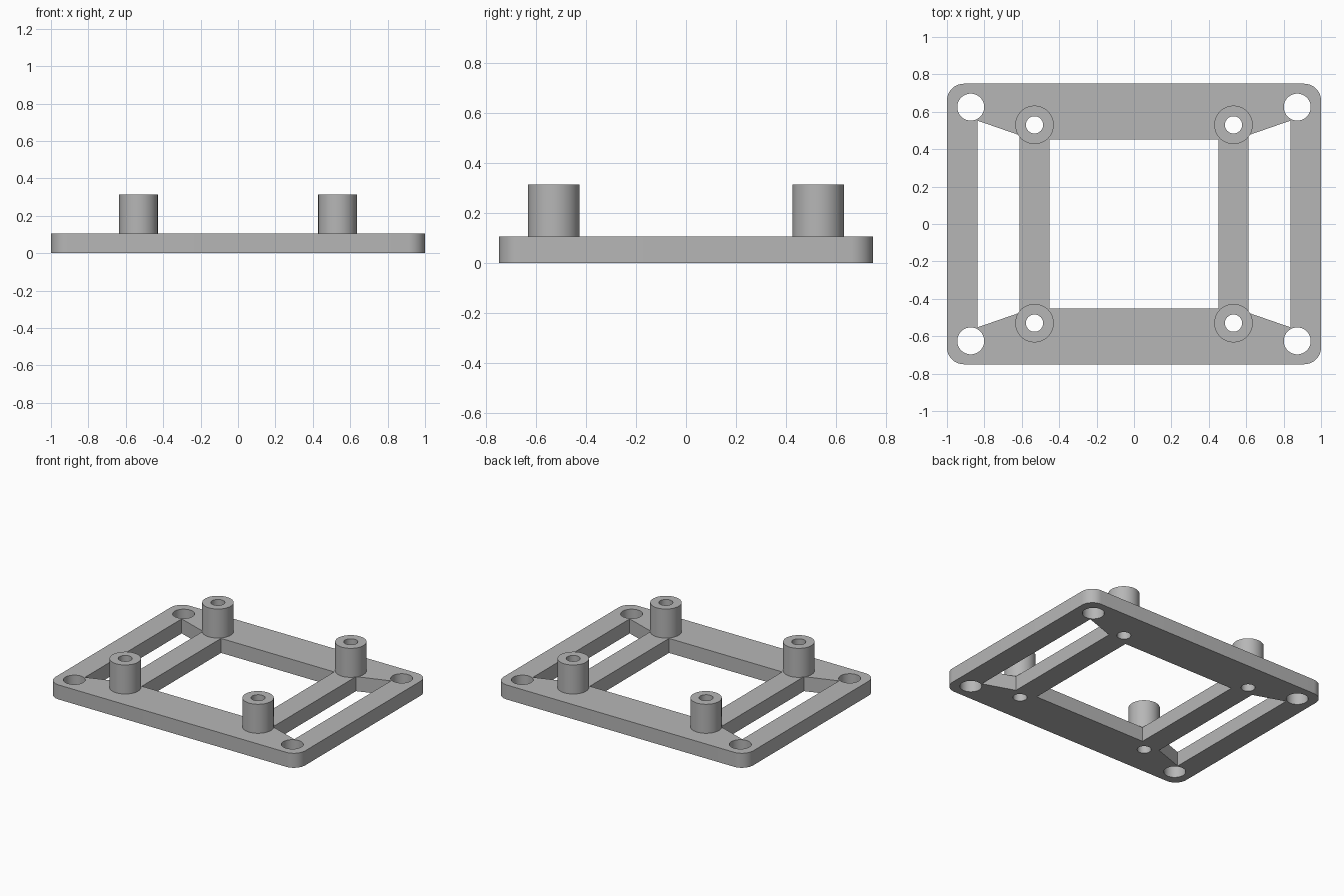
import bpy, bmesh
from math import sin, cos, pi, radians

cube = bpy.data.objects.get("Cube")
if cube:
    bpy.data.objects.remove(cube)

PLATE_TOP, POST_TOP = 0.105, 0.315
POST, CORNER_HOLE = (0.532, 0.53), (0.873, 0.625)
BORE = 0.046

grey = bpy.data.materials.new("grey plastic")
grey.use_nodes = True
colour = (0.47, 0.47, 0.47, 1)
grey.diffuse_color = colour
grey.node_tree.nodes["Principled BSDF"].inputs["Base Color"].default_value = colour


def arc(cx, cy, r, start=0.0, sweep=2 * pi, n=48):
    full = sweep >= 2 * pi
    steps = n if full else n + 1
    return [(cx + r * cos(start + sweep * i / n), cy + r * sin(start + sweep * i / n))
            for i in range(steps)]


def rounded_rect(hx, hy, r):
    pts = []
    for k, (sx, sy) in enumerate([(1, 1), (-1, 1), (-1, -1), (1, -1)]):
        pts += arc(sx * (hx - r), sy * (hy - r), r, k * pi / 2, pi / 2, 10)
    return pts


def slab(name, loops, z0, z1):
    """Extrude an outline with holes from z0 to z1."""
    curve = bpy.data.curves.new(name, "CURVE")
    curve.dimensions = "2D"
    curve.fill_mode = "BOTH"
    curve.extrude = (z1 - z0) / 2
    for loop in loops:
        spline = curve.splines.new("POLY")
        spline.points.add(len(loop) - 1)
        for p, (x, y) in zip(spline.points, loop):
            p.co = (x, y, 0, 1)
        spline.use_cyclic_u = True
    temp = bpy.data.objects.new(name + " outline", curve)
    bpy.context.scene.collection.objects.link(temp)
    bpy.context.view_layer.update()
    graph = bpy.context.evaluated_depsgraph_get()
    mesh = bpy.data.meshes.new_from_object(temp.evaluated_get(graph))
    bpy.data.objects.remove(temp)

    # Weld caps to walls and set the height
    bm = bmesh.new()
    bm.from_mesh(mesh)
    bmesh.ops.remove_doubles(bm, verts=bm.verts, dist=0.0001)
    bmesh.ops.translate(bm, verts=bm.verts, vec=(0, 0, (z0 + z1) / 2))
    bmesh.ops.recalc_face_normals(bm, faces=bm.faces)
    for f in bm.faces:
        f.smooth = True
        f.material_index = 0
    bm.to_mesh(mesh)
    bm.free()
    mesh.set_sharp_from_angle(angle=radians(30))
    mesh.materials.clear()
    mesh.materials.append(grey)
    obj = bpy.data.objects.new(name, mesh)
    bpy.context.scene.collection.objects.link(obj)
    return obj


signs = [(sx, sy) for sx in (-1, 1) for sy in (-1, 1)]

# Base frame: rounded plate, central window, tapered side slots, screw holes
loops = [rounded_rect(1.0, 0.75, 0.09),
         [(-0.453, -0.453), (0.453, -0.453), (0.453, 0.453), (-0.453, 0.453)]]
for s in (-1, 1):
    loops.append([(s * 0.613, -0.475), (s * 0.838, -0.553),
                  (s * 0.838, 0.553), (s * 0.613, 0.475)])
for sx, sy in signs:
    loops.append(arc(sx * CORNER_HOLE[0], sy * CORNER_HOLE[1], 0.072))
    loops.append(arc(sx * POST[0], sy * POST[1], BORE))
slab("base_frame", loops, 0, PLATE_TOP)

# Hollow standoff posts
for sx, sy in signs:
    x, y = sx * POST[0], sy * POST[1]
    name = ("back" if sy > 0 else "front") + ("_left" if sx > 0 else "_right") + "_standoff"
    slab(name, [arc(x, y, 0.103), arc(x, y, BORE)], PLATE_TOP, POST_TOP)
